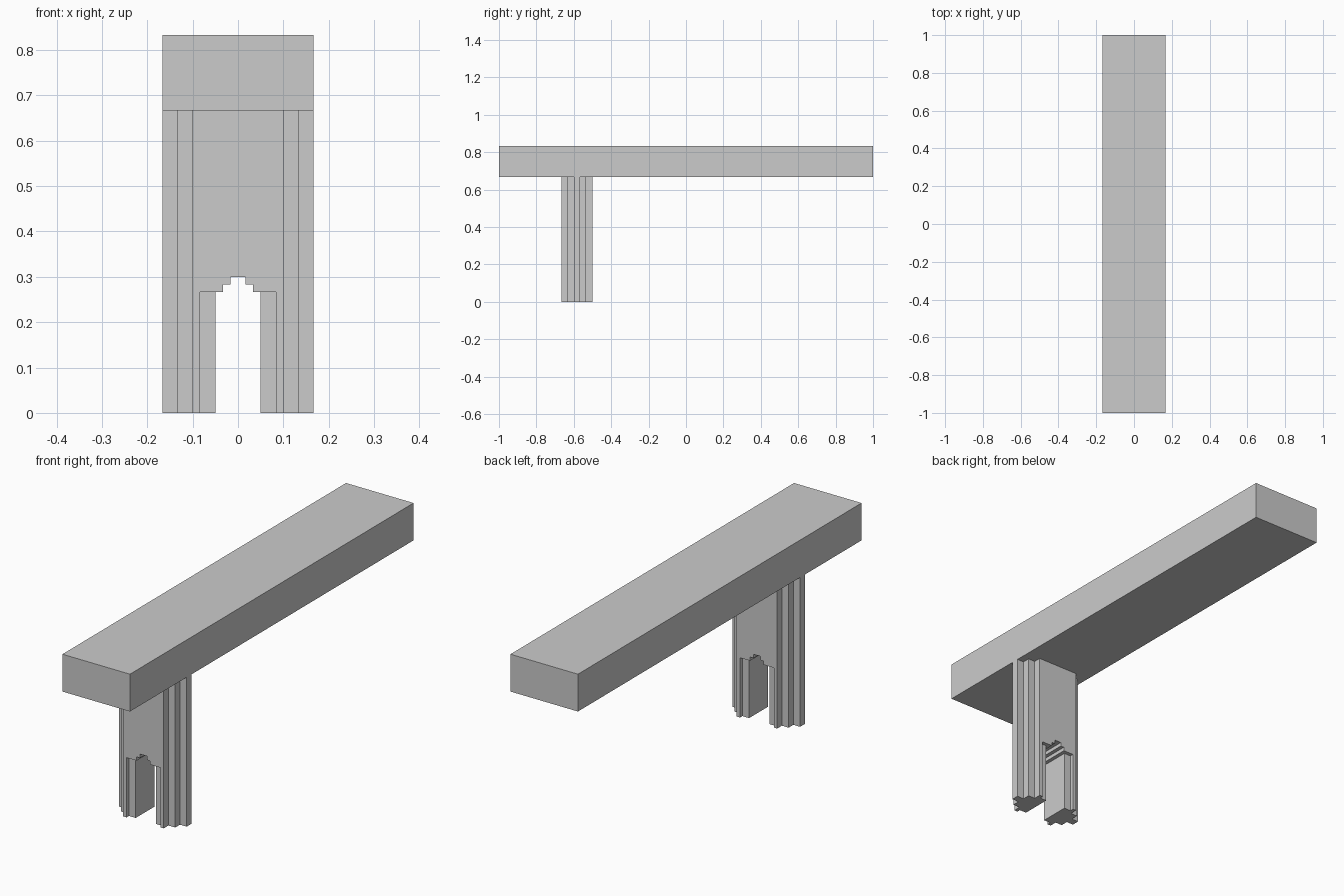
import bpy, bmesh
from mathutils import Vector

if "Cube" in bpy.data.objects:
    bpy.data.objects.remove(bpy.data.objects["Cube"])

U = 1 / 60           # the model sits on a grid of 1/60 unit
POST_Y = -35 * U     # centre line of the post


def prism(name, points, offset, extrude):
    """Extrude a closed outline (3D points in grid units) along a vector."""
    bm = bmesh.new()
    face = bm.faces.new([bm.verts.new((Vector(p) * U) + offset) for p in points])
    out = bmesh.ops.extrude_face_region(bm, geom=[face])
    moved = [g for g in out["geom"] if isinstance(g, bmesh.types.BMVert)]
    bmesh.ops.translate(bm, verts=moved, vec=Vector(extrude) * U)
    bmesh.ops.recalc_face_normals(bm, faces=bm.faces)
    mesh = bpy.data.meshes.new(name)
    bm.to_mesh(mesh)
    bm.free()
    obj = bpy.data.objects.new(name, mesh)
    bpy.context.collection.objects.link(obj)
    return obj


def plan(quarter, z):
    """Mirror a quarter outline (from +x round to +y) into a full plan."""
    half = quarter + [(-x, y) for x, y in reversed(quarter)]
    return [(x, y, z) for x, y in half + [(-x, -y) for x, y in half]]


def cut(target, cutter):
    mod = target.modifiers.new("opening", 'BOOLEAN')
    mod.operation = 'DIFFERENCE'
    mod.solver = 'EXACT'
    mod.object = cutter
    bpy.context.view_layer.objects.active = target
    bpy.ops.object.modifier_apply(modifier=mod.name)
    bpy.data.objects.remove(cutter)


centre = Vector((0, POST_Y, 0))

# Long top beam
prism("beam", plan([(10, 60)], 40), Vector(), (0, 0, 10))

# Post with stepped sides
post = prism("post", plan([(10, 1), (8, 1), (8, 3), (6, 3), (6, 5)], 0),
             centre, (0, 0, 40))

# Doorway: wide at both faces, narrower through the middle
cut(post, prism("doorway_cutter", plan([(3, 4), (5, 4), (5, 8)], -4),
                centre, (0, 0, 20)))

# Stepped arch head above the doorway
side = [(2, 12), (2, 17), (1, 17), (1, 18)]
arch = [(x, -8, z) for x, z in side + [(-x, z) for x, z in reversed(side)]]
cut(post, prism("arch_cutter", arch, centre, (0, 16, 0)))
